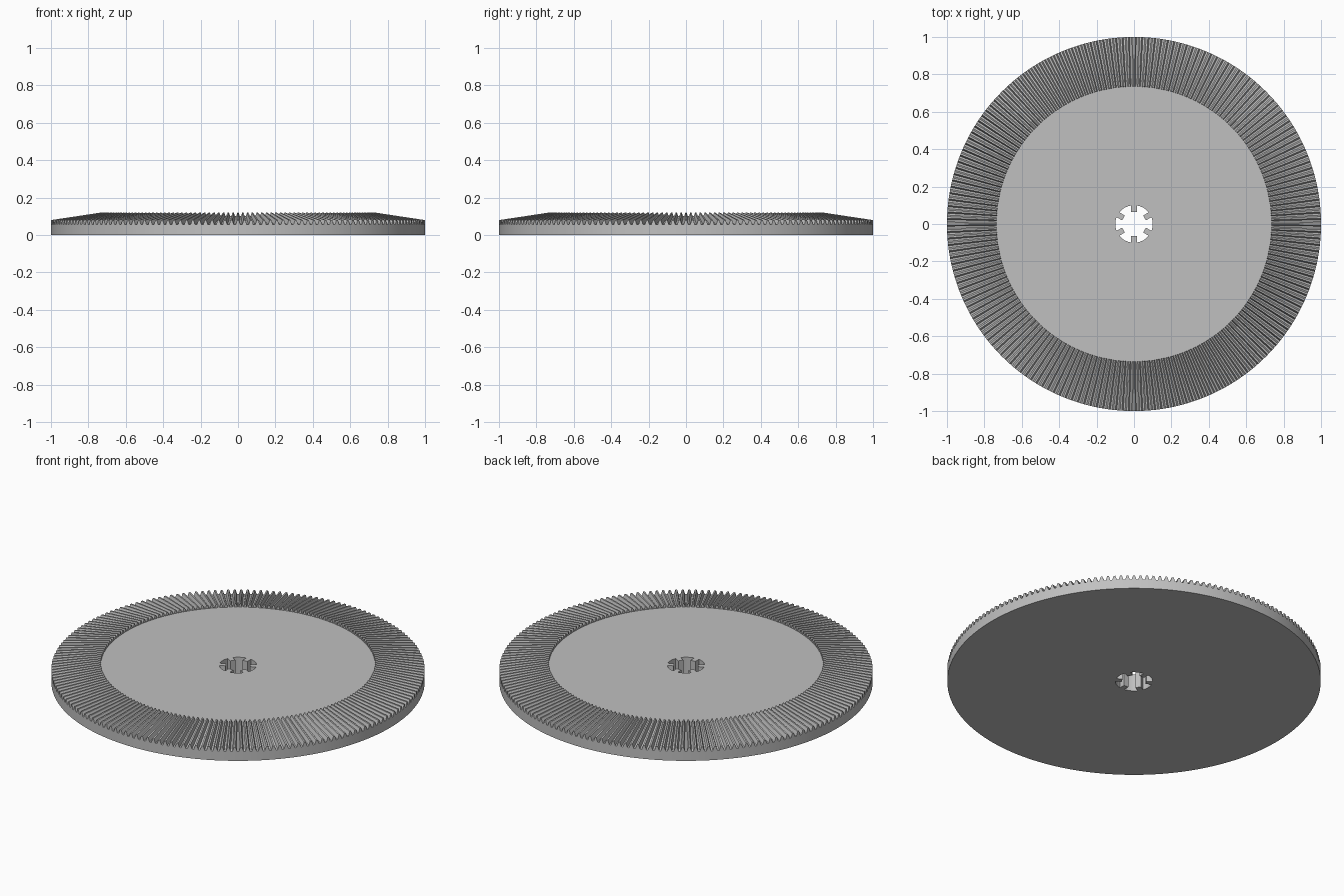
import bpy, bmesh, math

if "Cube" in bpy.data.objects:
    bpy.data.objects.remove(bpy.data.objects["Cube"])

TEETH = 180
R_OUT, R_IN = 1.0, 0.735      # toothed band
PLATE_Z = 0.10
APEX_Z = 0.231                # teeth taper toward this point on the axis
TIP_DROP, ROOT_DROP = 0.151, 0.176
HOLE_R, SPLINE_R, SPLINE_HALF = 0.10, 0.065, 0.015

grey = bpy.data.materials.new("light grey")
grey.diffuse_color = (0.53, 0.53, 0.53, 1)
grey.use_nodes = True
grey.node_tree.nodes["Principled BSDF"].inputs["Base Color"].default_value = grey.diffuse_color

bm = bmesh.new()


def ring(points):
    return [bm.verts.new(p) for p in points]


def bridge(a, b):
    n = len(a)
    for i in range(n):
        j = (i + 1) % n
        bm.faces.new((a[i], a[j], b[j], b[i]))


def cap(outer, inner):
    edges = []
    for loop in (outer, inner):
        for i, v in enumerate(loop):
            w = loop[(i + 1) % len(loop)]
            edges.append(bm.edges.get((v, w)) or bm.edges.new((v, w)))
    bmesh.ops.triangle_fill(bm, edges=edges, use_beauty=True)


# Tooth outline: fraction of the pitch, and drop below the apex per unit radius
outline = [(-0.36, ROOT_DROP), (-0.13, TIP_DROP), (0.13, TIP_DROP), (0.36, ROOT_DROP)]
columns = [((t + f) * math.tau / TEETH + math.pi / 2, d)
           for t in range(TEETH) for f, d in outline]


def circle(r, z):
    return ring((r * math.cos(a), r * math.sin(a), z) for a, d in columns)


def toothed(r):
    return ring((r * math.cos(a), r * math.sin(a), APEX_Z - d * r) for a, d in columns)


# Rim wall, toothed cone and the step down to the plate
bottom = circle(R_OUT, 0)
outer = toothed(R_OUT)
inner = toothed(R_IN)
step = circle(R_IN, PLATE_Z)
for a, b in ((bottom, outer), (outer, inner), (inner, step)):
    bridge(a, b)

# Splined axle hole with six inward keys
hole = []
half = math.asin(SPLINE_HALF / HOLE_R)
for k in range(6):
    mid = math.radians(30 + 60 * k)
    c, s = math.cos(mid), math.sin(mid)
    for side in (-SPLINE_HALF, SPLINE_HALF):
        hole.append((SPLINE_R * c - side * s, SPLINE_R * s + side * c))
    sweep = math.radians(60) - 2 * half
    for i in range(9):
        a = mid + half + sweep * i / 8
        hole.append((HOLE_R * math.cos(a), HOLE_R * math.sin(a)))
hole_top = ring((x, y, PLATE_Z) for x, y in hole)
hole_bottom = ring((x, y, 0) for x, y in hole)
bridge(hole_top, hole_bottom)

# Flat plate top and underside
cap(step, hole_top)
cap(bottom, hole_bottom)

bmesh.ops.recalc_face_normals(bm, faces=bm.faces)
mesh = bpy.data.meshes.new("crown_gear")
bm.to_mesh(mesh)
bm.free()
mesh.materials.append(grey)
gear = bpy.data.objects.new("crown_gear", mesh)
bpy.context.collection.objects.link(gear)
bpy.context.view_layer.objects.active = gear
gear.select_set(True)
bpy.ops.object.shade_smooth_by_angle(angle=math.radians(8))
